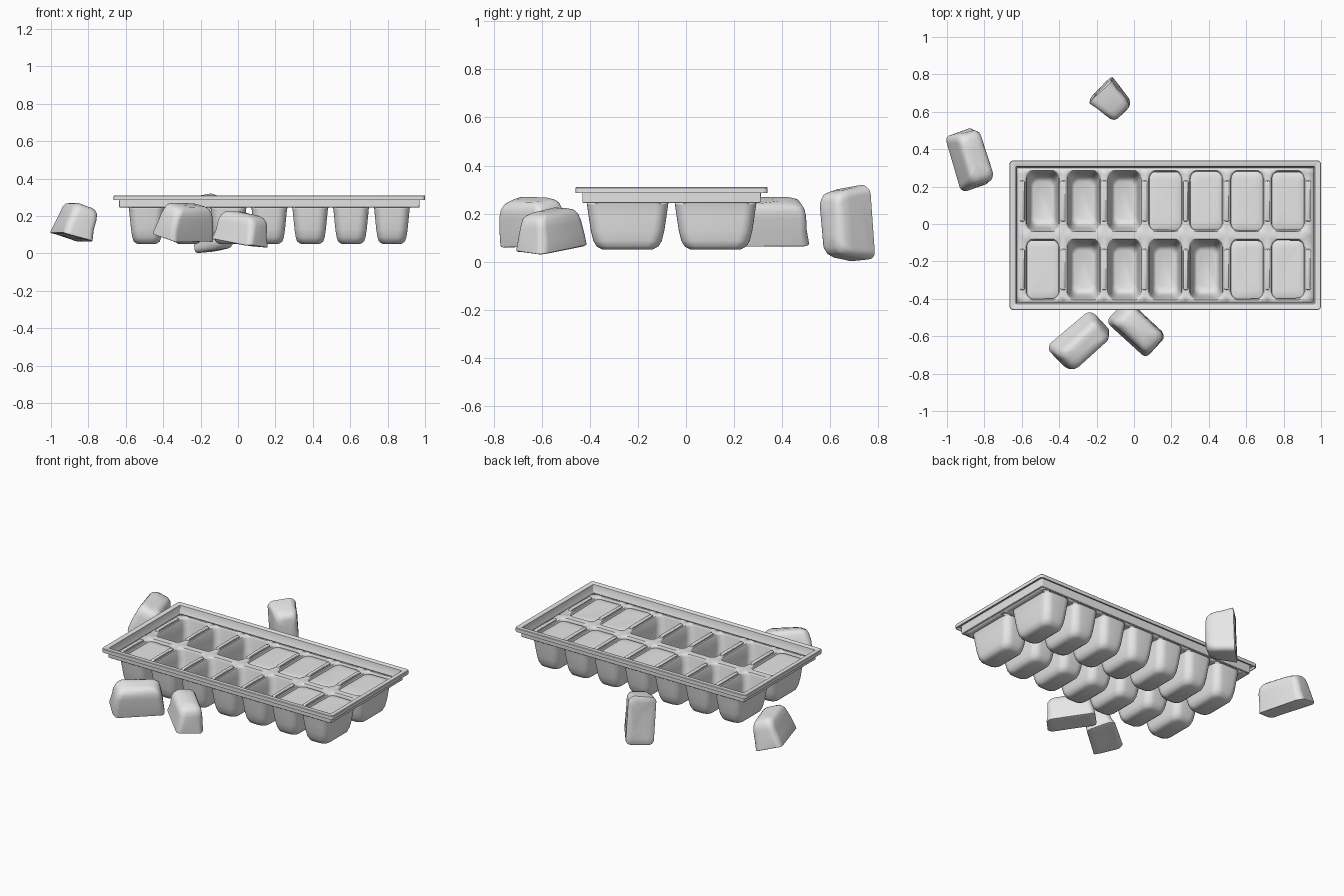
import bpy, bmesh, math
from mathutils import Matrix, Vector, noise

if "Cube" in bpy.data.objects:
    bpy.data.objects.remove(bpy.data.objects["Cube"])

grey = bpy.data.materials.new("light_grey")
grey.use_nodes = True
grey.diffuse_color = (0.8, 0.8, 0.8, 1)
grey.node_tree.nodes["Principled BSDF"].inputs["Base Color"].default_value = (0.8, 0.8, 0.8, 1)

CX, CY = 0.1675, -0.06          # tray centre
HALF_X, HALF_Y = 0.8325, 0.40   # tray half size
PITCH, ROW = 0.2185, 0.183      # column spacing, row offset
COLS, STEPS = 7, 6


def finish(bm, name, angle=40):
    """Turn a bmesh into a smooth shaded object."""
    mesh = bpy.data.meshes.new(name)
    bm.to_mesh(mesh)
    bm.free()
    ob = bpy.data.objects.new(name, mesh)
    bpy.context.collection.objects.link(ob)
    mesh.materials.append(grey)
    bpy.ops.object.select_all(action='DESELECT')
    ob.select_set(True)
    bpy.context.view_layer.objects.active = ob
    bpy.ops.object.shade_smooth_by_angle(angle=math.radians(angle))
    return ob


def ring(hx, hy, r, z):
    """Counter-clockwise rounded rectangle around the origin."""
    pts = []
    for c, (sx, sy) in enumerate([(1, 1), (-1, 1), (-1, -1), (1, -1)]):
        for i in range(STEPS + 1):
            a = math.pi / 2 * (c + i / STEPS)
            pts.append(Vector((sx * (hx - r) + r * math.cos(a),
                               sy * (hy - r) + r * math.sin(a), z)))
    return pts


def bridge(bm, a, b):
    n = len(a)
    for i in range(n):
        j = (i + 1) % n
        bm.faces.new((a[i], a[j], b[j], b[i]))


def loft(bm, rings, closed=False, cap_start=False, cap_end=False):
    loops = [[bm.verts.new(p) for p in pts] for pts in rings]
    for a, b in zip(loops, loops[1:]):
        bridge(bm, a, b)
    if closed:
        bridge(bm, loops[-1], loops[0])
    if cap_start:
        bm.faces.new(loops[0][::-1])
    if cap_end:
        bm.faces.new(loops[-1])


# Rim: flat flange with a turned-down lip and a short wall
rim_profile = [(0, .285), (0, .307), (.003, .31), (.029, .31), (.033, .307),
               (.038, .257), (.043, .250), (.040, .246), (.034, .244),
               (.030, .247), (.028, .299), (.006, .301), (.006, .285)]
bm = bmesh.new()
loft(bm, [ring(HALF_X - d, HALF_Y - d, max(.02 - d, .005), z) for d, z in rim_profile],
     closed=True)
bmesh.ops.recalc_face_normals(bm, faces=bm.faces)
bmesh.ops.translate(bm, verts=bm.verts, vec=(CX, CY, 0))
finish(bm, "tray_rim")

# Deck with fourteen cups, built cell by cell and thickened
cup_profile = [(.096, .163, .255, .045), (.090, .161, .252, .042), (.085, .159, .240, .040),
               (.080, .152, .190, .040), (.074, .143, .130, .040), (.068, .133, .090, .040),
               (.062, .121, .070, .038), (.050, .103, .061, .032)]
deck_x, deck_y = HALF_X - .038, HALF_Y - .038
bm = bmesh.new()
for col in range(COLS):
    for side in (-1, 1):
        cx, cy = (col - 3) * PITCH, side * ROW
        x0 = -deck_x if col == 0 else cx - PITCH / 2
        x1 = deck_x if col == COLS - 1 else cx + PITCH / 2
        y0, y1 = (0, deck_y) if side > 0 else (-deck_y, 0)
        rings = [[p + Vector((cx, cy, 0)) for p in ring(hx, hy, r, z)]
                 for hx, hy, z, r in cup_profile]
        # Project the cup mouth out to the border of its cell
        border = []
        for k, p in enumerate(rings[0]):
            corner, i = divmod(k, STEPS + 1)
            ex = x1 if corner in (0, 3) else x0
            ey = y1 if corner in (0, 1) else y0
            first_on_x = corner in (0, 2)
            q = p.copy()
            if i == STEPS // 2 or (i < STEPS // 2) == first_on_x:
                q.x = ex
            if i == STEPS // 2 or (i < STEPS // 2) != first_on_x:
                q.y = ey
            border.append(q)
        loft(bm, [border] + rings, cap_end=True)
bmesh.ops.remove_doubles(bm, verts=bm.verts, dist=0.0003)
bmesh.ops.translate(bm, verts=bm.verts, vec=(CX, CY, 0))
bm.normal_update()
tray = finish(bm, "tray_cups")
solid = tray.modifiers.new("thickness", 'SOLIDIFY')
solid.thickness = 0.01
solid.offset = -1

# Low ribs beside and between the cups
bm = bmesh.new()
for i in range(COLS + 1):
    for side in (-1, 1):
        at = Vector((CX + (i - 3.5) * PITCH, CY + side * ROW, 0))
        loft(bm, [[p + at for p in ring(hx, hy, .008, z)]
                  for hx, hy, z in [(.014, .110, .250), (.013, .108, .262), (.010, .105, .265)]],
             cap_start=True, cap_end=True)
finish(bm, "divider_ribs")

# Ice cube: broad flat face down, rounded narrow face up
ice_profile = [(.020, .060, -.090, .015), (.055, .115, -.091, .025), (.080, .148, -.090, .034),
               (.087, .156, -.086, .036), (.087, .156, -.076, .038), (.080, .150, -.030, .038),
               (.074, .141, .030, .038), (.068, .132, .062, .038), (.058, .119, .080, .036),
               (.042, .096, .089, .030), (.015, .050, .091, .012)]


def ice(name, seed, matrix, lump):
    bm = bmesh.new()
    loft(bm, [ring(hx, hy, r, z) for hx, hy, z, r in ice_profile], cap_start=True, cap_end=True)
    for v in bm.verts:
        v.co += noise.noise_vector(v.co * 14 + Vector((seed * 7.3, 0, 0))) * lump
    bm.transform(matrix)
    return finish(bm, name, 50)


# Ice still in the tray: filled columns for each row
seed = 1
flip = Matrix.Rotation(math.pi, 4, 'Y')
for side, columns in ((1, (3, 4, 5, 6)), (-1, (0, 5, 6))):
    for col in columns:
        place = Matrix.Translation((CX + (col - 3) * PITCH, CY + side * ROW, 0.154))
        ice(f"tray_ice_{seed}", seed, place @ flip, 0.004)
        seed += 1

# Loose ice: position, then yaw, pitch, roll and spin in degrees, then size
loose = [((-.865, .35, .171), 16, 0, 17, 0, (1, 1, 1)),
         ((-.278, -.638, .171), -49, 0, 16, 0, (1, 1, 1)),
         ((.022, -.562, .134), 47, 8, 3, 0, (.95, .93, .90)),
         ((-.118, .658, .158), 45, 92, 0, 4, (.97, .98, .97))]
for n, (pos, yaw, pitch, roll, spin, size) in enumerate(loose, 1):
    turn = Matrix.Translation(pos)
    for angle, axis in ((yaw, 'Z'), (pitch, 'X'), (roll, 'Y'), (spin, 'Z')):
        turn = turn @ Matrix.Rotation(math.radians(angle), 4, axis)
    ice(f"loose_ice_{n}", seed + n, turn @ Matrix.Diagonal((*size, 1)), 0.008)
